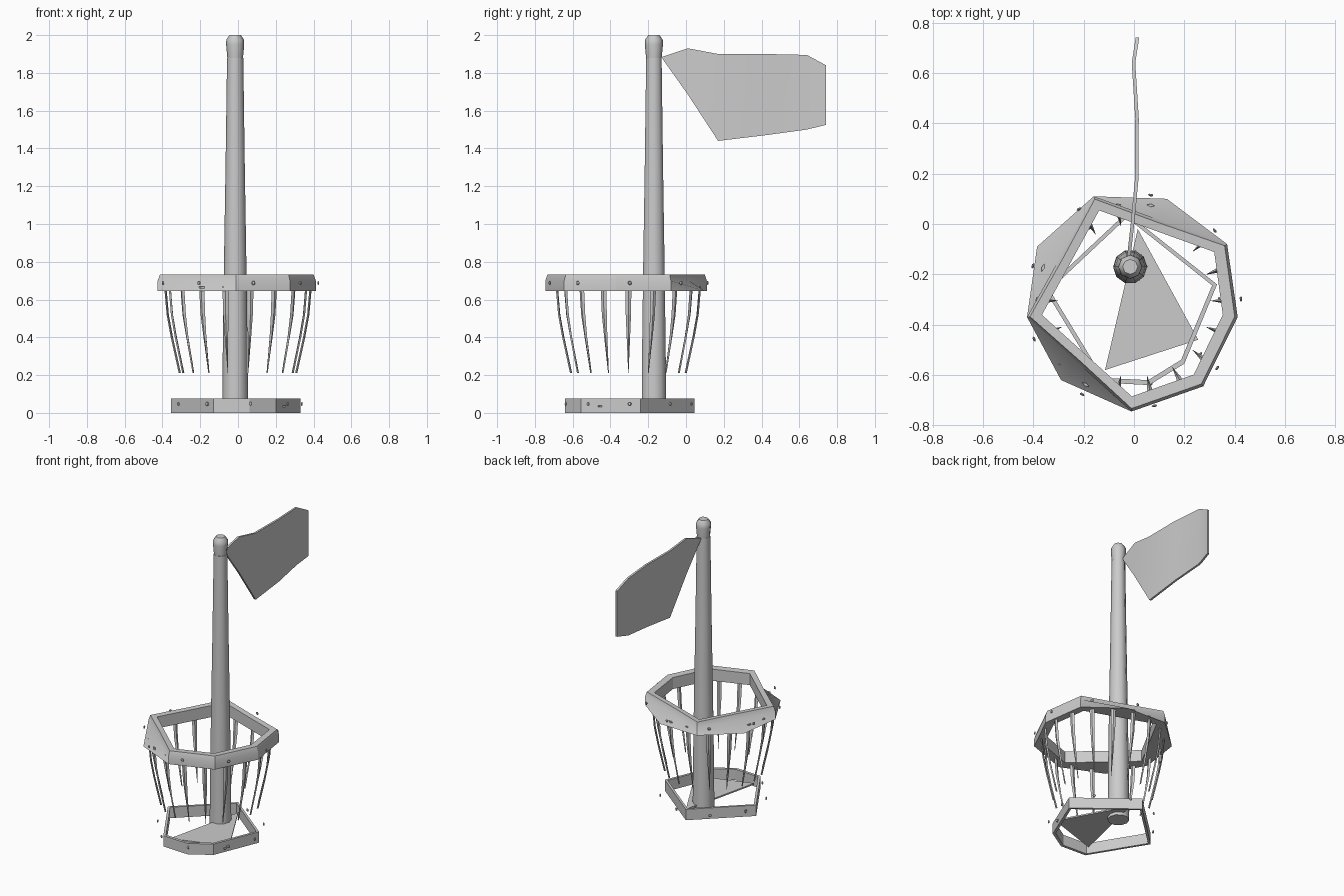
import bpy, math
from mathutils import Vector

if "Cube" in bpy.data.objects:
    bpy.data.objects.remove(bpy.data.objects["Cube"])

CX, CY = 0.0, -0.305          # basket centre


def make(name, verts, faces, angle=None):
    me = bpy.data.meshes.new(name)
    me.from_pydata([tuple(v) for v in verts], [], faces)
    me.update()
    ob = bpy.data.objects.new(name, me)
    bpy.context.collection.objects.link(ob)
    bpy.ops.object.select_all(action='DESELECT')
    ob.select_set(True)
    bpy.context.view_layer.objects.active = ob
    bpy.ops.object.mode_set(mode='EDIT')
    bpy.ops.mesh.select_all(action='SELECT')
    bpy.ops.mesh.normals_make_consistent(inside=False)
    bpy.ops.object.mode_set(mode='OBJECT')
    if angle:
        bpy.ops.object.shade_smooth_by_angle(angle=math.radians(angle))
    return ob


def loft(loops, closed=False, caps=False):
    """Skin a list of equal-length closed loops."""
    n, m = len(loops[0]), len(loops)
    verts = [p for l in loops for p in l]
    faces = []
    for j in range(m if closed else m - 1):
        k = (j + 1) % m
        for i in range(n):
            h = (i + 1) % n
            faces.append((j * n + i, j * n + h, k * n + h, k * n + i))
    if caps:
        faces += [tuple(range(n)), tuple(range((m - 1) * n, m * n))]
    return verts, faces


def at(poly, z):
    return [(x, y, z) for x, y in poly]


def inset(poly, d):
    """Pull polygon corners towards the basket centre."""
    out = []
    for x, y in poly:
        v = Vector((x - CX, y - CY))
        v *= (v.length - d) / v.length
        out.append((v.x + CX, v.y + CY))
    return out


def lathe(name, profile, sides, x, y):
    loops = [[(x + r * math.cos(math.tau * i / sides), y + r * math.sin(math.tau * i / sides), z)
              for i in range(sides)] for r, z in profile]
    return make(name, *loft(loops, caps=True), angle=50)


# mast and its knob
lathe("mast", [(0.068, 0.01), (0.066, 0.3), (0.06, 0.75), (0.051, 1.3), (0.043, 1.88)], 10, -0.015, -0.17)
lathe("mast_knob", [(0.04, 1.86), (0.042, 1.885), (0.048, 1.95), (0.047, 1.975), (0.03, 2.0)], 8, -0.015, -0.17)

# basket rim: nine corners below, three of them flattened away on top
low = [(-0.16, 0.11), (0.13, 0.10), (0.37, -0.08), (0.412, -0.37), (0.275, -0.645),
       (-0.01, -0.745), (-0.29, -0.62), (-0.425, -0.37), (-0.385, -0.09)]
top = list(low)
for i in (1, 6, 8):
    a, b = low[i - 1], low[(i + 1) % 9]
    top[i] = ((a[0] + b[0]) / 2, (a[1] + b[1]) / 2)
inner = inset(top, 0.06)
for i in (1, 6, 8):
    a, b = inner[i - 1], inner[(i + 1) % 9]
    inner[i] = ((a[0] + b[0]) / 2, (a[1] + b[1]) / 2)
make("basket_rim", *loft([at(low, 0.645), at(top, 0.70), at(inset(top, 0.012), 0.733),
                          at(inner, 0.73), at(inner, 0.65)], closed=True), angle=30)

# base hoop
hoop = [(-0.03, 0.045), (0.33, -0.24), (0.20, -0.555), (0.06, -0.64), (-0.13, -0.63), (-0.355, -0.26)]
hoop_in = inset(hoop, 0.02)
make("base_hoop", *loft([at(hoop, 0), at(hoop, 0.075), at(hoop_in, 0.075), at(hoop_in, 0)], closed=True))

# floor wedge
tri = [(0.015, -0.02), (-0.115, -0.58), (0.255, -0.46)]
make("floor", *loft([at(tri, 0.03), at(tri, 0.04)], caps=True))

# tapered staves hanging from the rim
for k in range(18):
    a = math.radians(20 * k)
    rad, tan = Vector((math.cos(a), math.sin(a), 0)), Vector((-math.sin(a), math.cos(a), 0))
    loops = []
    for r, z, w in ((0.385, 0.67, 0.016), (0.372, 0.52, 0.014), (0.35, 0.40, 0.009), (0.308, 0.21, 0.001)):
        c = Vector((CX, CY, z)) + rad * r
        loops.append([c + tan * w, c + rad * 0.006, c - tan * w, c - rad * 0.006])
    make(f"stave_{k + 1}", *loft(loops, caps=True))

# rivets around rim and hoop
for label, r, z in (("rim", 0.425, 0.688), ("hoop", 0.338, 0.048)):
    for k in range(9):
        a = math.radians(40 * k + 1)
        bpy.ops.mesh.primitive_uv_sphere_add(segments=6, ring_count=4, radius=0.011,
            location=(CX + r * math.cos(a), CY + r * math.sin(a), z), rotation=(0, 0, a))
        ob = bpy.context.object
        ob.name = f"{label}_rivet_{k + 1}"
        ob.scale.x = 0.5

# waving flag: stations of y, x, bottom z, top z
stations = [(-0.125, -0.02, 1.875, 1.885), (0.01, -0.005, 1.685, 1.93), (0.17, 0.01, 1.44, 1.90),
            (0.42, 0.012, 1.47, 1.90), (0.64, -0.002, 1.50, 1.895), (0.742, 0.014, 1.525, 1.84)]
loops = []
for y, x, zb, zt in stations:
    zm, t = zb + (zt - zb) * 0.45, 0.007
    loops.append([(x + t, y, zb), (x + t, y, zm), (x + t, y, zt),
                  (x - t, y, zt), (x - t, y, zm), (x - t, y, zb)])
make("flag", *loft(loops, caps=True), angle=40)
